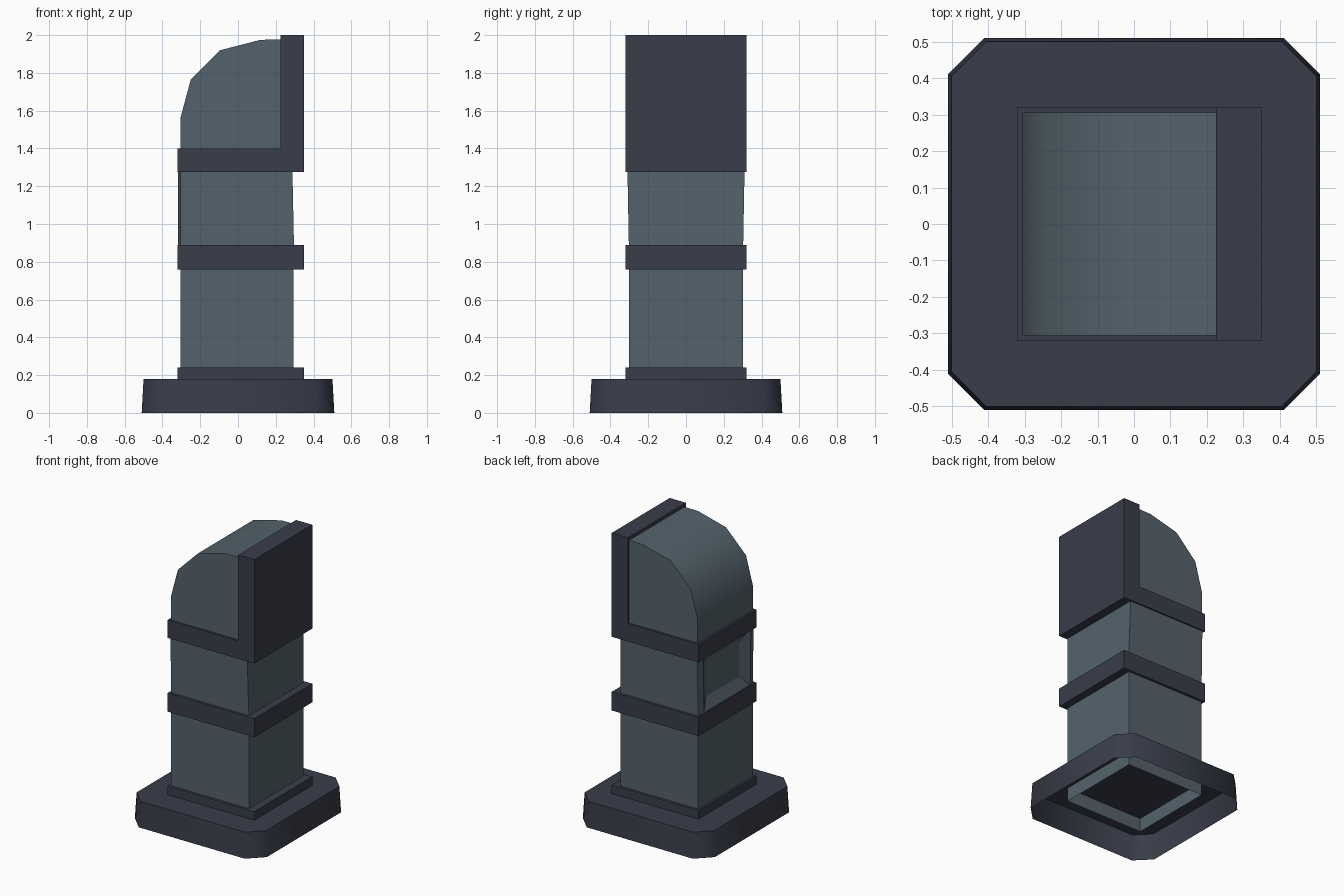
import bpy, bmesh, math
from mathutils import Vector

if "Cube" in bpy.data.objects:
    bpy.data.objects.remove(bpy.data.objects["Cube"])


def material(name, rgb):
    m = bpy.data.materials.new(name)
    m.diffuse_color = (*rgb, 1)
    m.use_nodes = True
    m.node_tree.nodes["Principled BSDF"].inputs["Base Color"].default_value = m.diffuse_color
    return m


SLATE = material("slate blue grey", (0.088, 0.124, 0.150))
DARK = material("dark navy grey", (0.041, 0.047, 0.068))


def finish(bm, name, mat, smooth=None):
    bmesh.ops.recalc_face_normals(bm, faces=bm.faces)
    me = bpy.data.meshes.new(name)
    bm.to_mesh(me)
    bm.free()
    me.materials.append(mat)
    ob = bpy.data.objects.new(name, me)
    bpy.context.collection.objects.link(ob)
    if smooth:
        bpy.ops.object.select_all(action='DESELECT')
        ob.select_set(True)
        bpy.context.view_layer.objects.active = ob
        bpy.ops.object.shade_smooth_by_angle(angle=math.radians(smooth))
    return ob


def loft(lower, upper, caps=(True, True)):
    """Join two matching outlines of 3D points, optionally capped."""
    bm = bmesh.new()
    a = [bm.verts.new(p) for p in lower]
    b = [bm.verts.new(p) for p in upper]
    n = len(a)
    for i in range(n):
        bm.faces.new((a[i], a[(i + 1) % n], b[(i + 1) % n], b[i]))
    if caps[0]:
        bm.faces.new(a[::-1])
    if caps[1]:
        bm.faces.new(b)
    return bm


def rect(x0, x1, y, z):
    return [(x0, -y, z), (x1, -y, z), (x1, y, z), (x0, y, z)]


def octagon(r, c, z):
    pts = [(c, -r), (r, -c), (r, c), (c, r), (-c, r), (-r, c), (-r, -c), (-c, -r)]
    return [(x, y, z) for x, y in pts]


def extrude_xz(profile, y):
    return loft([(x, -y, z) for x, z in profile], [(x, y, z) for x, z in profile])


# Hollow foot, open underneath
finish(loft(octagon(0.51, 0.41, 0), octagon(0.50, 0.405, 0.18), (False, True)),
       "base_foot", DARK, 50)

# Trim bands
for name, z0, z1 in (("base_trim", 0.175, 0.24), ("middle_band", 0.76, 0.89)):
    finish(loft(rect(-0.32, 0.35, 0.32, z0), rect(-0.32, 0.35, 0.32, z1)), name, DARK)

# Lower column, an open tube reaching down into the foot
finish(loft(rect(-0.305, 0.295, 0.302, 0.08), rect(-0.305, 0.295, 0.302, 0.80), (False, True)),
       "lower_column", SLATE)

# Upper column with a raised, recessed panel on the left side
bm = loft(rect(-0.305, 0.297, 0.302, 0.85), rect(-0.305, 0.287, 0.311, 1.34))
bm.normal_update()
side = min(bm.faces, key=lambda f: f.calc_center_median().x)
for inset, shift in ((0.048, -0.013), (0.075, 0.038)):
    bmesh.ops.inset_region(bm, faces=[side], thickness=inset, use_even_offset=True)
    bmesh.ops.translate(bm, verts=side.verts, vec=Vector((shift, 0, 0)))
finish(bm, "upper_column", SLATE)

# L-shaped head bracket: band and back plate
finish(extrude_xz([(-0.32, 1.275), (0.35, 1.275), (0.35, 2.0), (0.225, 2.0),
                   (0.225, 1.4), (-0.32, 1.4)], 0.32), "head_bracket", DARK)

# Rounded hood
finish(extrude_xz([(-0.305, 1.38), (0.23, 1.38), (0.23, 1.977), (0.12, 1.975),
                   (-0.095, 1.92), (-0.25, 1.765), (-0.305, 1.56)], 0.306),
       "rounded_hood", SLATE, 40)
